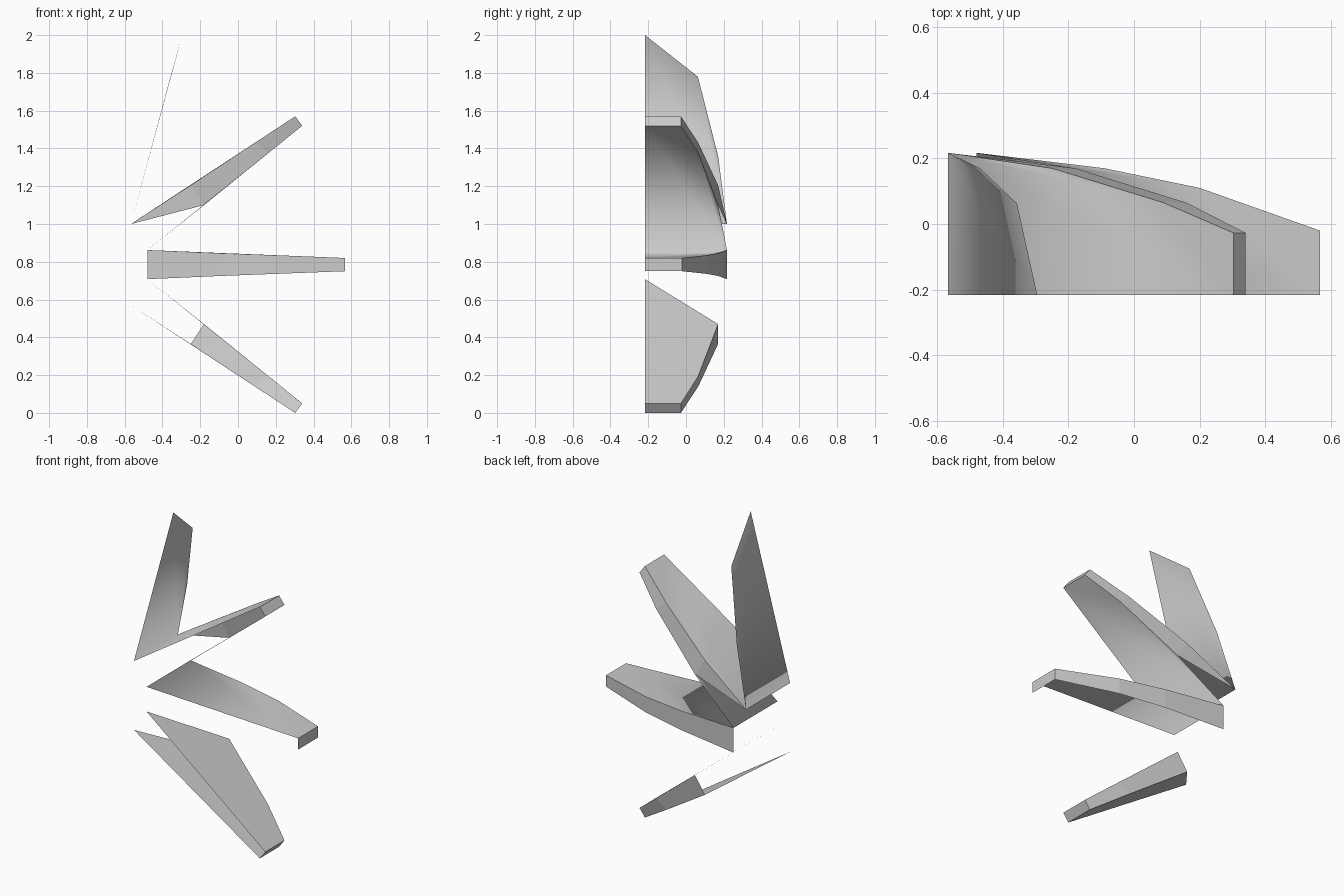
import bpy

if "Cube" in bpy.data.objects:
    bpy.data.objects.remove(bpy.data.objects["Cube"])

F = -0.217   # open front plane
K = 0.217    # rearmost depth


def obj(name, verts, faces, smooth=False):
    me = bpy.data.meshes.new(name)
    me.from_pydata(verts, [], faces)
    me.update()
    for p in me.polygons:
        p.use_smooth = smooth
    o = bpy.data.objects.new(name, me)
    bpy.context.collection.objects.link(o)
    return o


def flip(pts):
    """Mirror points top to bottom about the middle arm."""
    return [(x, y, 1.57 - z) for x, y, z in pts]


def rim(name, upper, lower):
    """Strip of quads joining two matching edges."""
    n = len(upper)
    obj(name, upper + lower,
        [(i, i + 1, n + i + 1, n + i) for i in range(n - 1)])


def folded(name, hinge, a, b):
    """Two blades sharing a rear-to-front hinge; each edge runs rear to front."""
    v = hinge + a + b
    na = len(a)
    ia = list(range(2, 2 + na))
    ib = list(range(2 + na, len(v)))
    # hinge[0] is front, hinge[1] is rear
    obj(name, v, [[0] + ia[::-1] + [1], [0, 1] + ib], True)


# Outer edges of the upper arm, rear to front
arm_top = [(-0.25, 0.17, 1.205), (0.09, 0.065, 1.43),
           (0.303, -0.027, 1.57), (0.303, F, 1.57)]
arm_under = [(-0.18, 0.17, 1.10), (0.16, 0.065, 1.375),
             (0.34, -0.027, 1.52), (0.34, F, 1.52)]
spike = [(-0.47, 0.17, 1.36), (-0.357, 0.063, 1.78), (-0.295, F, 2.0)]
outer_hinge = [(-0.567, F, 1.0), (-0.567, K, 1.0)]

# Outer edge of the middle arm
mid_top = [(-0.09, 0.17, 0.845), (0.20, 0.11, 0.834),
           (0.567, -0.02, 0.82), (0.567, F, 0.82)]
inner_hinge = [(-0.48, F, 0.862), (-0.48, K, 0.862)]

# Upright spike folded into the top of the upper arm
folded("spike_and_upper_arm_top", outer_hinge, arm_top, spike)
# Middle arm top folded into the underside of the upper arm
folded("middle_arm_top_and_upper_arm_underside", inner_hinge, mid_top, arm_under)

# Rims and end caps
rim("upper_arm_rim", arm_top, arm_under)
obj("upper_arm_rim_corner", [outer_hinge[1], arm_top[0], arm_under[0]], [(0, 1, 2)])
mid_edge = [inner_hinge[1]] + mid_top
rim("middle_arm_rim", mid_edge, flip(mid_edge))
rim("lower_arm_rim", flip(arm_under), flip(arm_top))

# Lower arm plates, cut short at the rear
low_top = flip([inner_hinge[0]] + arm_under)
low_base = flip([outer_hinge[0]] + arm_top)
obj("lower_arm_top", low_top, [(4, 3, 2, 1, 0)])
obj("lower_arm_base", low_base, [(0, 1, 2, 3, 4)])
